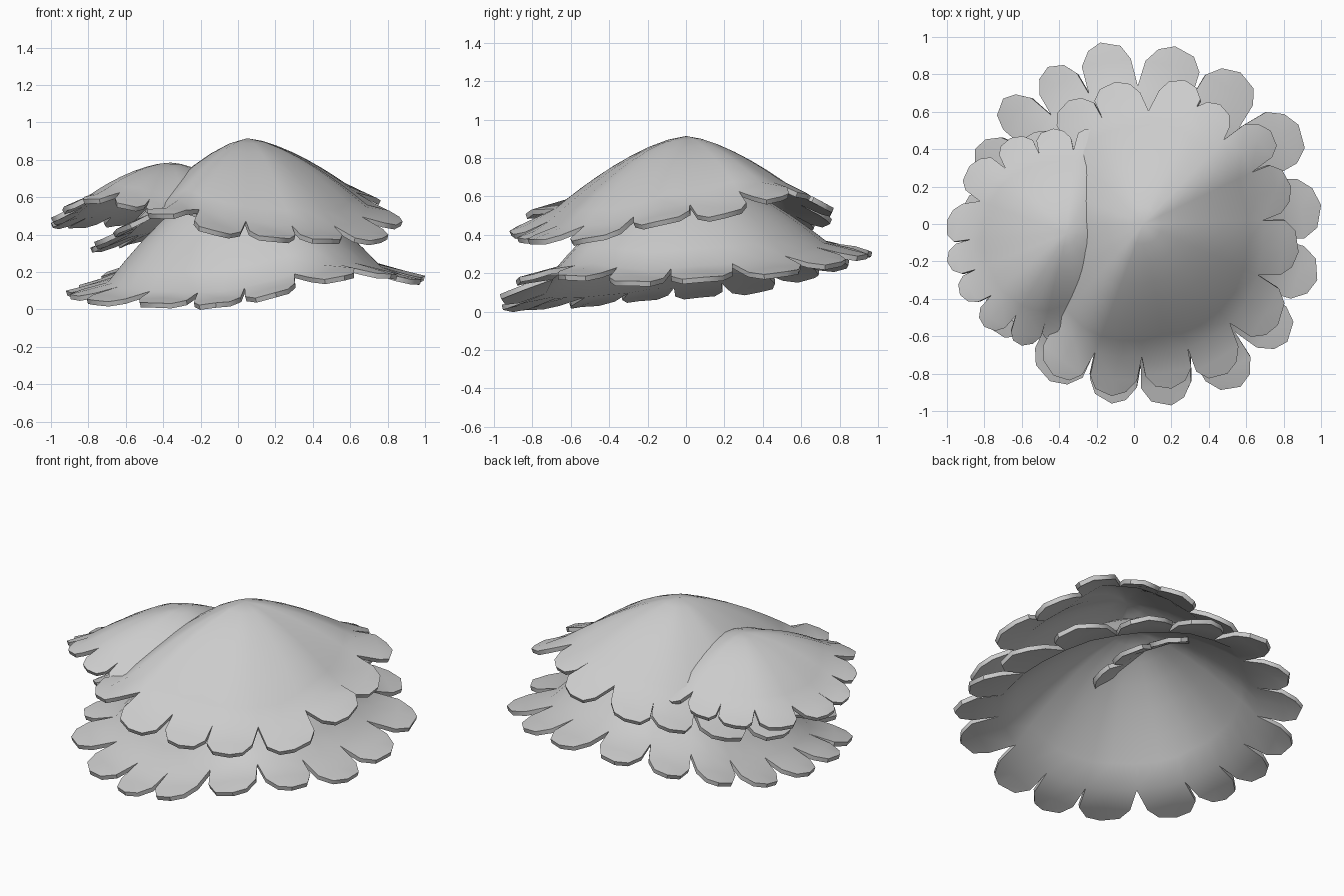
import bpy, bmesh, random
from mathutils import Vector as V

if "Cube" in bpy.data.objects:
    bpy.data.objects.remove(bpy.data.objects["Cube"])

random.seed(4)


def leaf_cap(name, apex, tips, lift, power, root):
    """Domed canopy with a fringe of pointed leaves, one per tip (counter-clockwise)."""
    bm = bmesh.new()
    apex = V(apex)
    tips = [V(t) for t in tips]
    n = len(tips)
    axis = V((apex.x, apex.y, 0))

    def scaled(p, f, dz):
        q = axis + (V((p.x, p.y, 0)) - axis) * f
        q.z = p.z + dz
        return q

    # rim: notch, leaf root, notch, leaf root ...
    rim = []
    for i in range(n):
        a, b = tips[i - 1], tips[i]
        rim.append(scaled((a + b) / 2, root + 0.01, lift))
        rim.append(scaled(b, root - 0.01, lift + 0.005))
    m = len(rim)

    # dome
    top = bm.verts.new(apex)
    rings = []
    for t in (0.15, 0.3, 0.45, 0.6, 0.75, 0.88, 1.0):
        ring = []
        for p in rim:
            q = apex.lerp(p, t)
            q.z = apex.z + (p.z - apex.z) * t ** power
            ring.append(bm.verts.new(q))
        rings.append(ring)
    for j in range(m):
        k = (j + 1) % m
        bm.faces.new((top, rings[0][j], rings[0][k]))
        for a, b in zip(rings, rings[1:]):
            bm.faces.new((a[j], b[j], b[k], a[k]))

    # leaves: broad to the shoulders, then a blunt, slightly skewed point
    for i, tip in enumerate(tips):
        base = [rings[-1][j] for j in (2 * i, 2 * i + 1, (2 * i + 2) % m)]
        start = base[1].co.copy()
        half = (base[2].co - base[0].co) * 0.5
        skew = random.uniform(-0.15, 0.15)
        rows = [base]
        for f, w, end in ((0.55, 1.0, 0.57), (0.86, 0.66, 1.0)):
            c = start.lerp(tip, f) + half * skew * f
            e = start.lerp(tip, end)
            c.z -= 0.01
            rows.append([bm.verts.new(c - half * w), bm.verts.new(e),
                         bm.verts.new(c + half * w)])
        for a, b in zip(rows, rows[1:]):
            for s in (0, 1):
                bm.faces.new((a[s], b[s], b[s + 1], a[s + 1]))

    bmesh.ops.recalc_face_normals(bm, faces=bm.faces)
    if sum(f.normal.z for f in bm.faces) < 0:
        bmesh.ops.reverse_faces(bm, faces=bm.faces)
    me = bpy.data.meshes.new(name)
    bm.to_mesh(me)
    bm.free()
    ob = bpy.data.objects.new(name, me)
    bpy.context.collection.objects.link(ob)
    sol = ob.modifiers.new("thickness", 'SOLIDIFY')
    sol.thickness = 0.027
    sol.offset = -1
    bpy.context.view_layer.objects.active = ob
    ob.select_set(True)
    bpy.ops.object.modifier_apply(modifier=sol.name)
    bpy.ops.object.shade_smooth_by_angle(angle=0.7)
    ob.select_set(False)
    return ob


# large lower canopy
leaf_cap("lower_canopy", (0.02, 0, 0.74), [
    (1, .1, .18), (.88, .53, .21), (.57, .81, .26), (.22, .95, .3),
    (-.18, .97, .31), (-.46, .84, .25), (-.7, .67, .2), (-.85, .4, .13),
    (-.92, .08, .1), (-.9, -.25, .08), (-.78, -.55, .05), (-.45, -.84, .035),
    (-.12, -.96, .035), (.2, -.97, .09), (.57, -.87, .18), (.82, -.63, .19),
    (.98, -.3, .16)], 0.055, 1.55, 0.76)

# top canopy
leaf_cap("top_canopy", (0.05, 0, 0.915), [
    (.88, -.15, .47), (.84, .2, .51), (.73, .5, .6), (.46, .64, .61),
    (.27, .77, .54), (-.1, .76, .48), (-.35, .66, .44), (-.6, .45, .37),
    (-.79, .15, .33), (-.77, -.2, .36), (-.65, -.52, .43), (-.43, -.81, .51),
    (-.12, -.92, .42), (.2, -.88, .385), (.5, -.8, .375), (.77, -.54, .38)],
    0.07, 1.5, 0.78)

# small side canopy, tipped towards the back
leaf_cap("side_canopy", (-0.36, -0.05, 0.785), [
    (.1, 0, .55), (.0, .3, .55), (-.2, .5, .54), (-.43, .51, .5),
    (-.66, .46, .47), (-.88, .31, .46), (-1, .02, .46), (-1, -.2, .49),
    (-.93, -.38, .55), (-.8, -.55, .59), (-.6, -.65, .56), (-.4, -.62, .52),
    (-.15, -.55, .52), (.05, -.3, .53)], 0.05, 1.7, 0.79)
